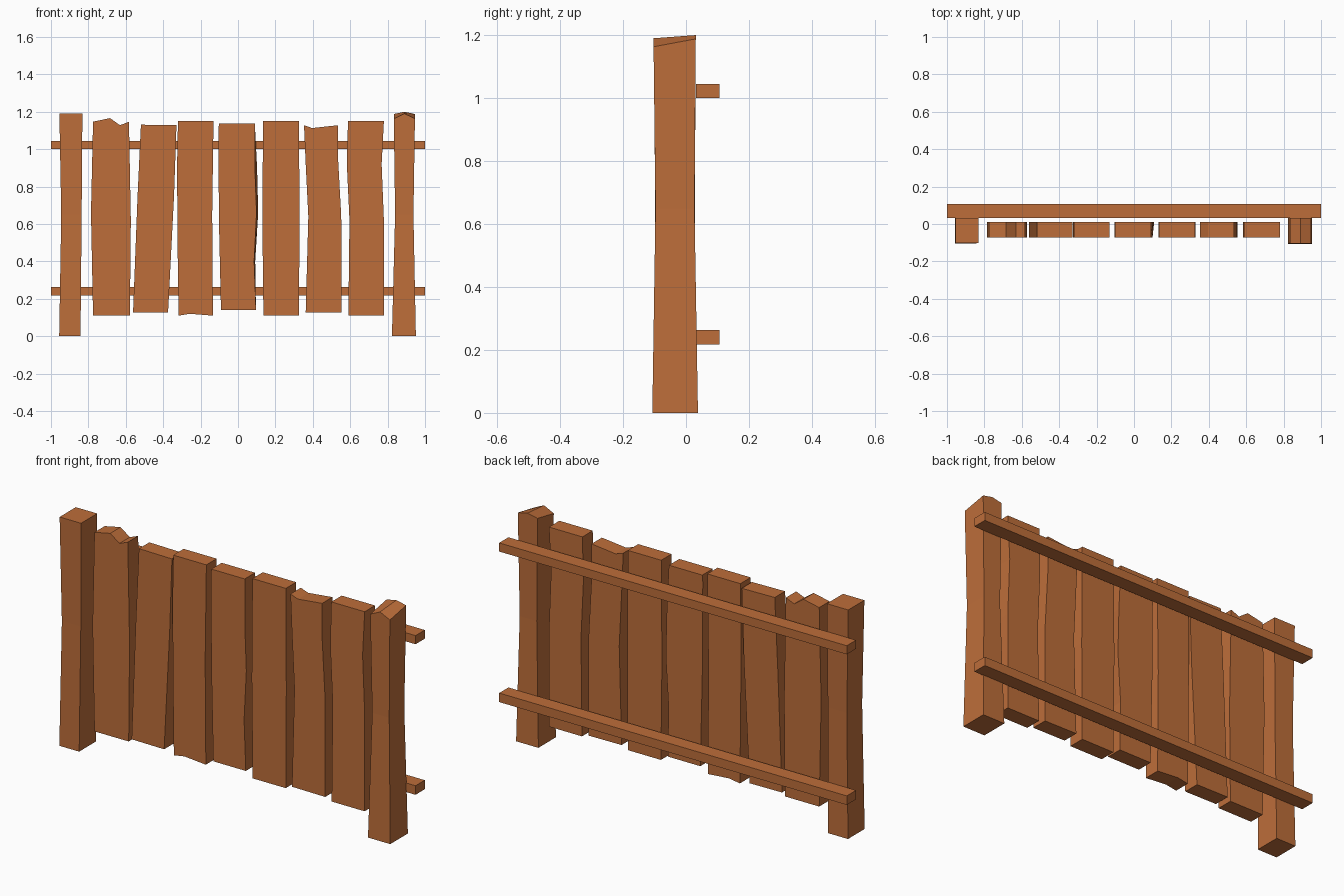
import bpy, bmesh

if "Cube" in bpy.data.objects:
    bpy.data.objects.remove(bpy.data.objects["Cube"])

wood = bpy.data.materials.new("warm brown wood")
wood.diffuse_color = (0.51, 0.155, 0.042, 1)
wood.use_nodes = True
wood.node_tree.nodes["Principled BSDF"].inputs["Base Color"].default_value = wood.diffuse_color


def finish(name, bm):
    bmesh.ops.recalc_face_normals(bm, faces=bm.faces)
    mesh = bpy.data.meshes.new(name)
    bm.to_mesh(mesh)
    bm.free()
    mesh.materials.append(wood)
    obj = bpy.data.objects.new(name, mesh)
    bpy.context.collection.objects.link(obj)


def plank(name, outline, back_shift=None):
    """Front outline (x, z) extruded in y; back_shift moves single back points in x."""
    shift = back_shift or {}
    bm = bmesh.new()
    front = [bm.verts.new((x, -0.073, z)) for x, z in outline]
    back = [bm.verts.new((x + shift.get(i, 0), 0.012, z)) for i, (x, z) in enumerate(outline)]
    bm.faces.new(front)
    bm.faces.new(back[::-1])
    n = len(front)
    for i in range(n):
        j = (i + 1) % n
        bm.faces.new((front[i], back[i], back[j], front[j]))
    finish(name, bm)


def post(name, rows, top_z):
    """Lofted post; rows are (z, x0, x1, y0, y1), top_z gives six heights of the top ring."""
    bm = bmesh.new()
    rings = []
    for k, (z, x0, x1, y0, y1) in enumerate(rows):
        xm = (x0 + x1) / 2
        pts = [(x0, y0), (xm, y0), (x1, y0), (x1, y1), (xm, y1), (x0, y1)]
        zs = top_z if k == len(rows) - 1 else [z] * 6
        rings.append([bm.verts.new((x, y, h)) for (x, y), h in zip(pts, zs)])
    for a, b in zip(rings, rings[1:]):
        for i in range(6):
            j = (i + 1) % 6
            bm.faces.new((a[i], a[j], b[j], b[i]))
    for r in (rings[0], rings[-1]):
        bm.faces.new((r[0], r[1], r[4], r[5]))
        bm.faces.new((r[1], r[2], r[3], r[4]))
    finish(name, bm)


# Rails along the back
for name, z0, z1 in (("lower_rail", 0.217, 0.264), ("upper_rail", 1.0, 1.045)):
    bm = bmesh.new()
    bmesh.ops.create_cube(bm, size=1)
    for v in bm.verts:
        v.co = (v.co.x * 2, 0.069 + v.co.y * 0.076, (z0 + z1) / 2 + v.co.z * (z1 - z0))
    finish(name, bm)

# End posts: flat-topped left, ridged right
post("left_post", [
    (0, -0.956, -0.842, -0.103, 0.034),
    (0.65, -0.945, -0.836, -0.098, 0.028),
    (1.19, -0.955, -0.832, -0.102, 0.031)], [1.19] * 6)
post("right_post", [
    (0, 0.823, 0.951, -0.107, 0.038),
    (0.65, 0.84, 0.938, -0.097, 0.027),
    (1.17, 0.833, 0.946, -0.103, 0.031)], [1.163, 1.19, 1.163, 1.188, 1.2, 1.188])

# Uneven planks, each outline going bottom, right side, top, left side
plank("plank_1", [(-0.775, 0.112), (-0.578, 0.112), (-0.573, 0.62), (-0.583, 1.147),
                  (-0.631, 1.128), (-0.684, 1.166), (-0.775, 1.147), (-0.786, 0.66)])
plank("plank_2", [(-0.561, 0.128), (-0.374, 0.126), (-0.342, 0.75), (-0.329, 1.128),
                  (-0.519, 1.131), (-0.537, 0.75)])
plank("plank_3", [(-0.318, 0.11), (-0.257, 0.12), (-0.134, 0.11), (-0.138, 0.65),
                  (-0.131, 1.15), (-0.321, 1.15), (-0.326, 0.9), (-0.322, 0.4)])
plank("plank_4", [(-0.091, 0.139), (0.096, 0.139), (0.086, 0.4), (0.099, 0.66), (0.09, 0.9),
                  (0.09, 1.136), (-0.102, 1.136), (-0.105, 1.1), (-0.102, 0.62)],
      {2: 0.006, 3: 0.009, 4: 0.012})
plank("plank_5", [(0.136, 0.111), (0.326, 0.111), (0.329, 0.63), (0.326, 1.15),
                  (0.134, 1.15), (0.13, 0.63)])
plank("plank_6", [(0.362, 0.128), (0.553, 0.126), (0.552, 0.64), (0.535, 0.95), (0.535, 1.128),
                  (0.396, 1.113), (0.353, 1.128), (0.362, 0.92), (0.376, 0.64)])
plank("plank_7", [(0.59, 0.112), (0.78, 0.112), (0.78, 0.62), (0.768, 0.92), (0.78, 1.15),
                  (0.588, 1.15), (0.582, 0.92), (0.596, 0.62)])
